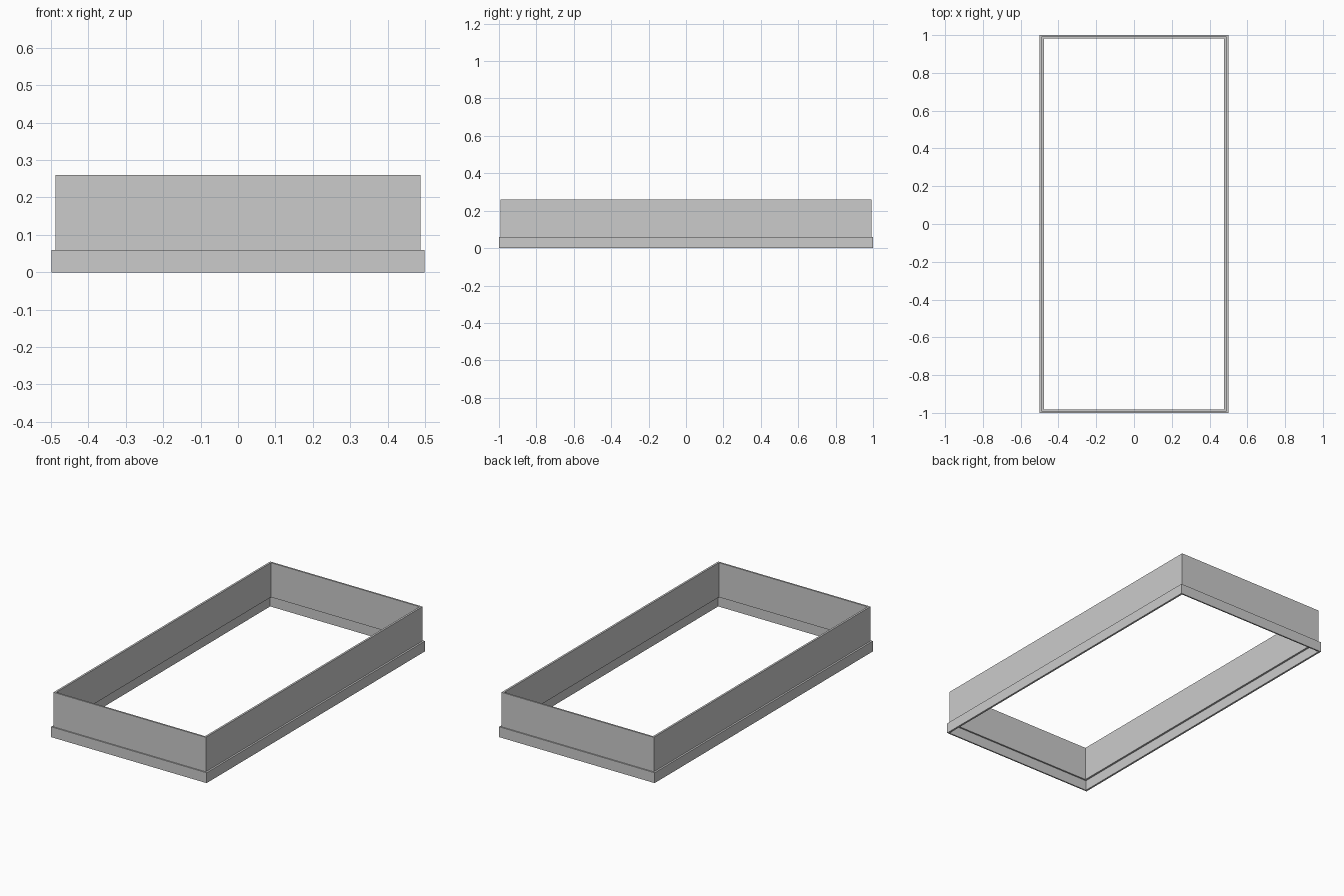
import bpy
import bmesh

if "Cube" in bpy.data.objects:
    bpy.data.objects.remove(bpy.data.objects["Cube"])


def frame(name, outer, inner, z0, z1):
    """Rectangular ring with open centre; outer/inner are half sizes (x, y)."""
    bm = bmesh.new()
    corners = [(-1, -1), (1, -1), (1, 1), (-1, 1)]
    loops = [[bm.verts.new((sx * hx, sy * hy, z)) for sx, sy in corners]
             for (hx, hy), z in ((outer, z0), (outer, z1), (inner, z1), (inner, z0))]
    for a, b in zip(loops, loops[1:] + loops[:1]):
        for i in range(4):
            j = (i + 1) % 4
            bm.faces.new((a[i], a[j], b[j], b[i]))
    bmesh.ops.recalc_face_normals(bm, faces=bm.faces)
    mesh = bpy.data.meshes.new(name)
    bm.to_mesh(mesh)
    bm.free()
    obj = bpy.data.objects.new(name, mesh)
    bpy.context.collection.objects.link(obj)
    return obj


# Wider lower skirt
frame("base_skirt", (0.499, 1.0), (0.488, 0.992), 0.0, 0.06)
# Taller wall set slightly inward on top of the skirt
frame("upper_wall", (0.4885, 0.993), (0.477, 0.983), 0.06, 0.26)
